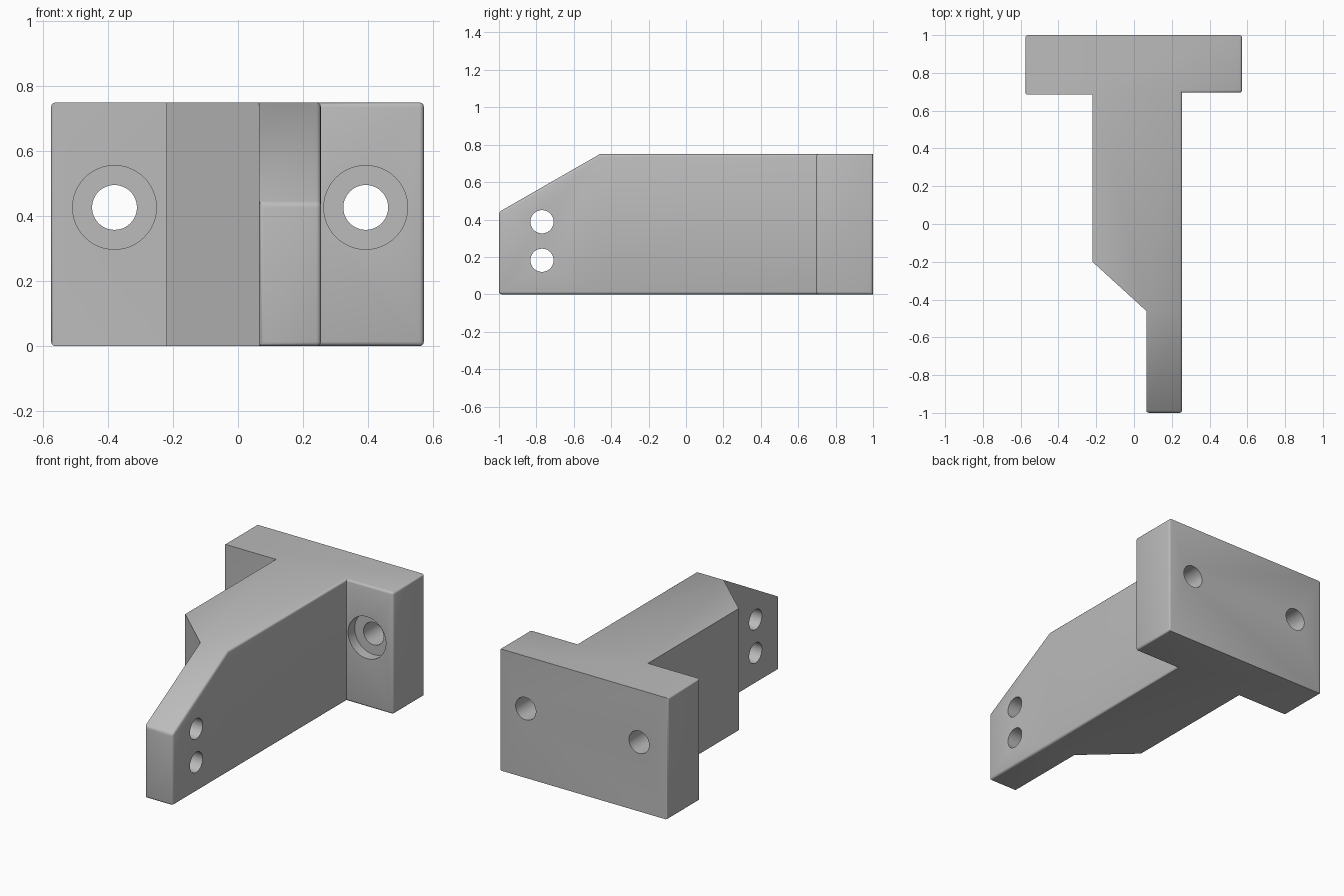
import bpy, bmesh
from math import radians
from mathutils import Matrix

cube = bpy.data.objects.get("Cube")
if cube:
    bpy.data.objects.remove(cube, do_unlink=True)

HEIGHT, NOSE_HEIGHT, SLOPE_Y = 0.75, 0.44, -0.46

grey = bpy.data.materials.new("machined grey")
grey.use_nodes = True
colour = (0.5, 0.5, 0.5, 1)
grey.diffuse_color = colour
grey.node_tree.nodes["Principled BSDF"].inputs["Base Color"].default_value = colour


def make_object(name, bm):
    mesh = bpy.data.meshes.new(name)
    bm.to_mesh(mesh)
    bm.free()
    mesh.materials.append(grey)
    obj = bpy.data.objects.new(name, mesh)
    bpy.context.collection.objects.link(obj)
    return obj


# Plan outline: wide mounting plate, thick web, tapered shoulder, narrow arm
outline = [(-0.575, 1), (-0.575, 0.685), (-0.22, 0.685), (-0.22, -0.2),
           (0.065, SLOPE_Y), (0.065, -1), (0.255, -1), (0.255, SLOPE_Y),
           (0.255, 0.695), (0.572, 0.695), (0.572, 1)]
bm = bmesh.new()
base = bm.faces.new([bm.verts.new((x, y, 0)) for x, y in outline])
top = bmesh.ops.extrude_face_region(bm, geom=[base])["geom"]
top_verts = [g for g in top if isinstance(g, bmesh.types.BMVert)]
for v in top_verts:
    v.co.z = HEIGHT

# Split the top at the arm and slope it down to the nose
bmesh.ops.connect_verts(bm, verts=[v for v in top_verts if abs(v.co.y - SLOPE_Y) < 0.001])
for v in top_verts:
    if v.co.y < -0.99:
        v.co.z = NOSE_HEIGHT
bmesh.ops.recalc_face_normals(bm, faces=bm.faces)


# Small rounding on the plate ends, the right flank and the nose
def rounded(edge):
    mid = (edge.verts[0].co + edge.verts[1].co) / 2
    outer = mid.x > 0.25 or mid.x < -0.57 or mid.y < -0.99
    return outer and edge.is_convex and edge.calc_face_angle(0) > radians(20)


bmesh.ops.bevel(bm, geom=[e for e in bm.edges if rounded(e)], offset=0.014,
                segments=3, profile=0.5, affect="EDGES", clamp_overlap=True)
bracket = make_object("bracket", bm)


# Bolt holes, counterbores and pin holes
def cut_hole(name, centre, radius, depth, axis):
    cutter_bm = bmesh.new()
    turn = Matrix.Rotation(radians(90), 4, "X" if axis == "Y" else "Y")
    bmesh.ops.create_cone(cutter_bm, cap_ends=True, segments=48, radius1=radius,
                          radius2=radius, depth=depth,
                          matrix=Matrix.Translation(centre) @ turn)
    cutter = make_object(name, cutter_bm)
    cutter.hide_render = True
    mod = bracket.modifiers.new(name, "BOOLEAN")
    mod.operation, mod.solver, mod.object = "DIFFERENCE", "EXACT", cutter
    bpy.context.view_layer.objects.active = bracket
    bpy.ops.object.modifier_apply(modifier=name)
    bpy.data.objects.remove(cutter, do_unlink=True)


for side, x in (("right", -0.38), ("left", 0.393)):
    cut_hole(side + "_bolt_hole", (x, 0.85, 0.427), 0.069, 0.8, "Y")
    cut_hole(side + "_counterbore", (x, 0.66, 0.427), 0.129, 0.2, "Y")
for level, z in (("upper", 0.388), ("lower", 0.182)):
    cut_hole(level + "_pin_hole", (0.16, -0.77, z), 0.062, 0.6, "X")

bpy.ops.object.select_all(action="DESELECT")
bracket.select_set(True)
bpy.context.view_layer.objects.active = bracket
bpy.ops.object.shade_smooth_by_angle(angle=radians(35))
